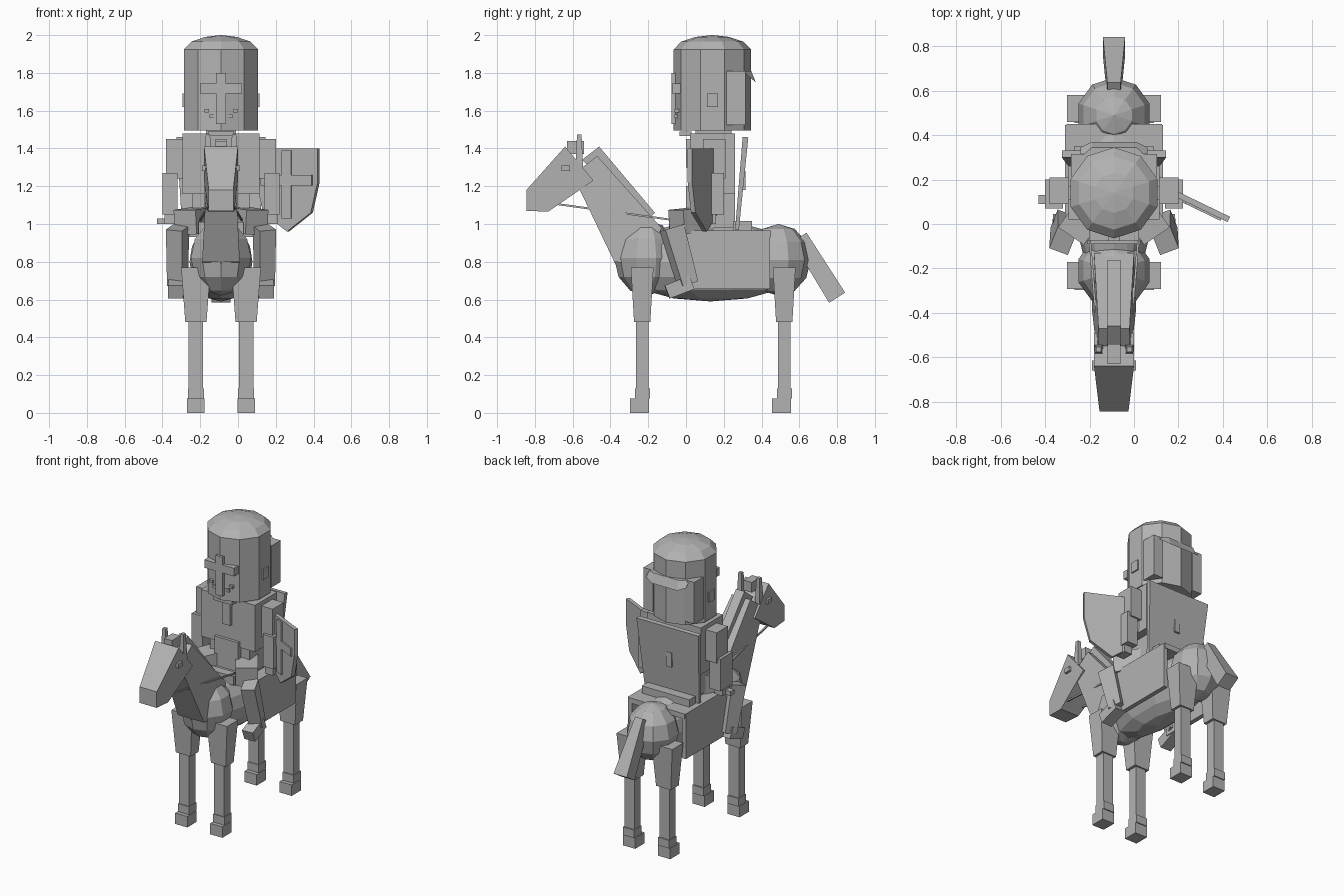
import bpy, bmesh, math
from mathutils import Vector

cube = bpy.data.objects.get("Cube")
if cube:
    bpy.data.objects.remove(cube, do_unlink=True)

GREY = (0.45, 0.45, 0.45, 1)
grey = bpy.data.materials.new("plain grey")
grey.use_nodes = True
grey.diffuse_color = GREY
grey.node_tree.nodes["Principled BSDF"].inputs["Base Color"].default_value = GREY

C = -0.09          # centre line of horse and rider
SIDES = (("left", 1), ("right", -1))


def finish(name, bm):
    bmesh.ops.recalc_face_normals(bm, faces=bm.faces)
    mesh = bpy.data.meshes.new(name)
    bm.to_mesh(mesh)
    bm.free()
    mesh.materials.append(grey)
    ob = bpy.data.objects.new(name, mesh)
    bpy.context.collection.objects.link(ob)
    return ob


def loft(name, rings):
    """Skin a stack of equal-length rings and cap both ends."""
    bm = bmesh.new()
    loops = [[bm.verts.new(p) for p in ring] for ring in rings]
    n = len(loops[0])
    for a, b in zip(loops, loops[1:]):
        for i in range(n):
            j = (i + 1) % n
            bm.faces.new((a[i], a[j], b[j], b[i]))
    bm.faces.new(loops[0])
    bm.faces.new(loops[-1])
    return finish(name, bm)


def box(name, x, y, z, grow=1.0):
    """Box with x relative to the centre line; grow scales the top."""
    mx, my = sum(x) / 2, sum(y) / 2
    rings = []
    for h, s in zip(z, (1, grow)):
        rings.append([(C + mx + (x[i] - mx) * s, my + (y[j] - my) * s, h)
                      for i, j in ((0, 0), (1, 0), (1, 1), (0, 1))])
    return loft(name, rings)


def bar(name, p, q, size_p, size_q=None, side=(1, 0, 0)):
    """Tapered bar from p to q; sizes are (across, deep)."""
    p, q = Vector(p), Vector(q)
    axis = (q - p).normalized()
    u = Vector(side)
    u = (u - axis * u.dot(axis)).normalized()
    v = axis.cross(u)
    rings = []
    for c, (w, d) in ((p, size_p), (q, size_q or size_p)):
        c = c + Vector((C, 0, 0))
        rings.append([c + u * w * a + v * d * b
                      for a, b in ((-.5, -.5), (.5, -.5), (.5, .5), (-.5, .5))])
    return loft(name, rings)


def prism(name, profile, halves):
    """Side profile in (y, z), with a half width for each point."""
    return loft(name, [[(C + s * w, y, z) for (y, z), w in zip(profile, halves)]
                       for s in (-1, 1)])


def ball(name, centre, radii, segs=8, rings=6):
    bm = bmesh.new()
    bmesh.ops.create_uvsphere(bm, u_segments=segs, v_segments=rings, radius=1)
    for v in bm.verts:
        v.co = Vector((C, *centre)) + Vector([a * b for a, b in zip(v.co, radii)])
    return finish(name, bm)


# Horse body
ball("horse_barrel", (0.13, 0.80), (0.175, 0.51, 0.21), 10, 8)
ball("horse_chest", (-0.21, 0.82), (0.168, 0.17, 0.20), 10)
ball("horse_rump", (0.49, 0.81), (0.168, 0.17, 0.19), 10)

# Horse neck, mane, head and tail
prism("horse_neck", [(-.60, 1.26), (-.47, 1.36), (-.13, .98), (-.20, .78), (-.38, .80)],
      (.075, .07, .09, .09, .10))
prism("horse_mane", [(-.55, 1.34), (-.46, 1.41), (-.165, 1.06), (-.22, 1.0)], [.032] * 4)
prism("horse_head", [(-.64, 1.41), (-.49, 1.23), (-.73, 1.065), (-.845, 1.07), (-.845, 1.18)],
      (.09, .09, .07, .065, .065))
box("forelock", (-.03, .03), (-.63, -.54), (1.37, 1.44))
bar("horse_tail", (0, .60, .93), (0, .80, .61), (.06, .09), (.10, .10))
for label, s in SIDES:
    box(label + "_horse_ear", (s * .05, s * .088), (-.585, -.545), (1.30, 1.475), .6)
    box(label + "_horse_eye", (s * .07, s * .1), (-.66, -.615), (1.28, 1.31))
    bar(label + "_rein", (s * .06, -.68, 1.105), (s * .11, -.06, 1.02), (.01, .01))

# Horse legs
for label, s in SIDES:
    for place, y in (("front", -.232), ("rear", .52)):
        name = f"{label}_{place}_horse_"
        x = s * .133
        box(name + "thigh", (x - .056, x + .056), (y - .043, y + .043), (.48, .77), 1.4)
        box(name + "shin", (x - .038, x + .038), (y - .033, y + .033), (.07, .49))
        box(name + "fetlock", (x - .042, x + .042), (y - .038, y + .042), (.075, .13))
        box(name + "hoof", (x - .046, x + .046), (y - .065, y + .035), (0, .075))

# Blanket and saddle
box("blanket_top", (-.215, .215), (-.02, .45), (.93, .965))
for label, s in SIDES:
    box(label + "_blanket_panel", (s * .19, s * .22), (-.02, .445), (.655, .965))
box("saddle_seat", (-.14, .14), (-.03, .30), (.96, 1.0))
box("saddle_back", (-.18, .18), (.25, .35), (.965, 1.015))
box("saddle_front", (-.12, .12), (-.09, -.03), (.95, 1.01))

# Rider torso and cape
box("rider_torso", (-.205, .205), (.02, .26), (1.16, 1.48))
box("rider_waist", (-.15, .15), (.04, .26), (.98, 1.17))
box("tunic_skirt", (-.09, .09), (0, .03), (1.0, 1.2))
box("chest_clasp", (-.03, .03), (.0, .03), (1.30, 1.45))
box("rider_neck", (-.08, .08), (.05, .24), (1.47, 1.5))
box("collar_clasp", (-.07, .07), (-.035, .03), (1.465, 1.49))
bar("cape", (0, .315, 1.46), (0, .27, .97), (.47, .03), (.41, .02))
box("cape_emblem", (-.02, .02), (.29, .315), (1.18, 1.28))

# Rider arms and legs
for label, s in SIDES:
    box(label + "_upper_arm", (s * .2, s * .29), (.09, .21), (1.24, 1.45))
    box(label + "_forearm", (s * .23, s * .31), (.07, .2), (1.05, 1.27))
    box(label + "_hand", (s * .24, s * .3), (.08, .16), (1.0, 1.06))
    bar(label + "_rider_thigh", (s * .06, .14, 1.03), (s * .19, -.05, 1.01),
        (.14, .13), side=(1, s * .7, 0))
    bar(label + "_rider_shin", (s * .23, -.075, .98), (s * .23, .01, .68),
        (.09, .11), (.085, .09), side=(1, s * .4, 0))
    bar(label + "_boot", (s * .24, -.10, .64), (s * .235, .03, .69), (.08, .075))
box("sword_grip", (-.34, -.28), (.09, .13), (1.0, 1.03))

# Helmet: ten-sided shell with a faceted dome
def ring(r, z, n=10):
    return [(C + r * math.sin(math.tau * i / n), .14 - r * math.cos(math.tau * i / n), z)
            for i in range(n)]


loft("helmet", [ring(.205, 1.495), ring(.205, 1.925), ring(.165, 1.965),
                ring(.09, 1.99), ring(.005, 2.0)])
box("helmet_cross_upright", (-.026, .026), (-.077, -.04), (1.53, 1.80))
box("helmet_cross_bar", (-.112, .112), (-.075, .0), (1.69, 1.745))
for label, s in SIDES:
    box(label + "_helmet_rivet", (s * .17, s * .205), (.11, .17), (1.62, 1.69))
    box(label + "_neck_guard", (s * .12, s * .193), (.215, .315), (1.525, 1.81))
    for x, z in ((.05, 1.56), (.075, 1.59)):
        box(label + "_breath_stud", (s * x - .012, s * x + .012), (-.06, .0), (z, z + .02))
prism("helmet_back_flap", [(.30, 1.81), (.345, 1.81), (.37, 1.75), (.345, 1.77)],
      (.15, .10, .10, .15))

# Shield with a raised cross, turned outward on the left arm
ALONG = Vector((.9, -.435, 0))
OUT = Vector((-.435, -.9, 0))
MIDDLE = Vector((.265, .10, 0))


def shield_plate(name, outline, back, front):
    return loft(name, [[MIDDLE + ALONG * a + OUT * d + Vector((0, 0, z)) for a, z in outline]
                       for d in (back, front)])


half = [(.18, 1.4), (.18, 1.22), (.14, 1.06)]
shield_plate("shield", half + [(0, .96)] + [(-a, z) for a, z in reversed(half)], -.012, .014)
for name, a, low, high in (("upright", .028, 1.03, 1.39), ("bar", .15, 1.205, 1.26)):
    shield_plate("shield_cross_" + name, [(-a, low), (a, low), (a, high), (-a, high)], .01, .023)
